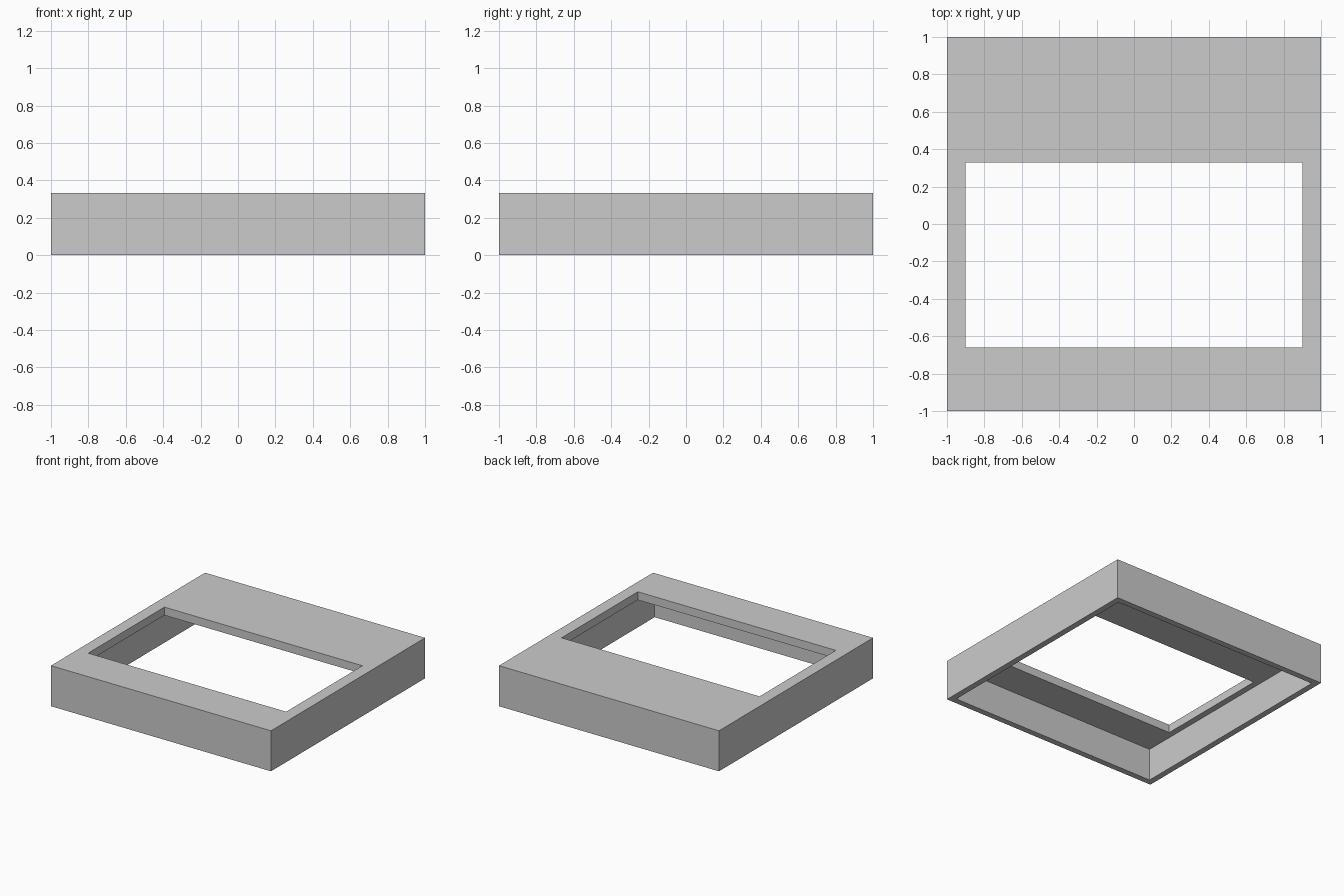
import bpy
import bmesh

cube = bpy.data.objects.get("Cube")
if cube:
    bpy.data.objects.remove(cube, do_unlink=True)

HEIGHT = 0.333
TOP = 0.067      # thickness of the top panel
WALL = 0.05      # thickness of the side walls

grey = bpy.data.materials.new("plain_grey")
grey.use_nodes = True
colour = (0.6, 0.6, 0.6, 1)
grey.diffuse_color = colour
grey.node_tree.nodes["Principled BSDF"].inputs["Base Color"].default_value = colour


def ring(bm, x, y0, y1, z):
    """Rectangular loop of four vertices, counter-clockwise from above."""
    return [bm.verts.new(p) for p in ((-x, y0, z), (x, y0, z), (x, y1, z), (-x, y1, z))]


# Open-bottomed box with a window through its top: one closed chain of loops
bm = bmesh.new()
inner = 1 - WALL
rings = [
    ring(bm, 1, -1, 1, 0),                          # outer foot
    ring(bm, 1, -1, 1, HEIGHT),                     # outer top edge
    ring(bm, 0.9, -0.66, 0.33, HEIGHT),             # window, upper edge
    ring(bm, 0.9, -0.66, 0.33, HEIGHT - TOP),       # window, lower edge
    ring(bm, inner, -inner, inner, HEIGHT - TOP),   # cavity ceiling
    ring(bm, inner, -inner, inner, 0),              # inner foot
]
for a, b in zip(rings, rings[1:] + rings[:1]):
    for i in range(4):
        j = (i + 1) % 4
        bm.faces.new((a[i], a[j], b[j], b[i]))
bmesh.ops.recalc_face_normals(bm, faces=bm.faces)

mesh = bpy.data.meshes.new("windowed_box")
bm.to_mesh(mesh)
bm.free()
mesh.materials.append(grey)
box = bpy.data.objects.new("windowed_box", mesh)
bpy.context.collection.objects.link(box)
